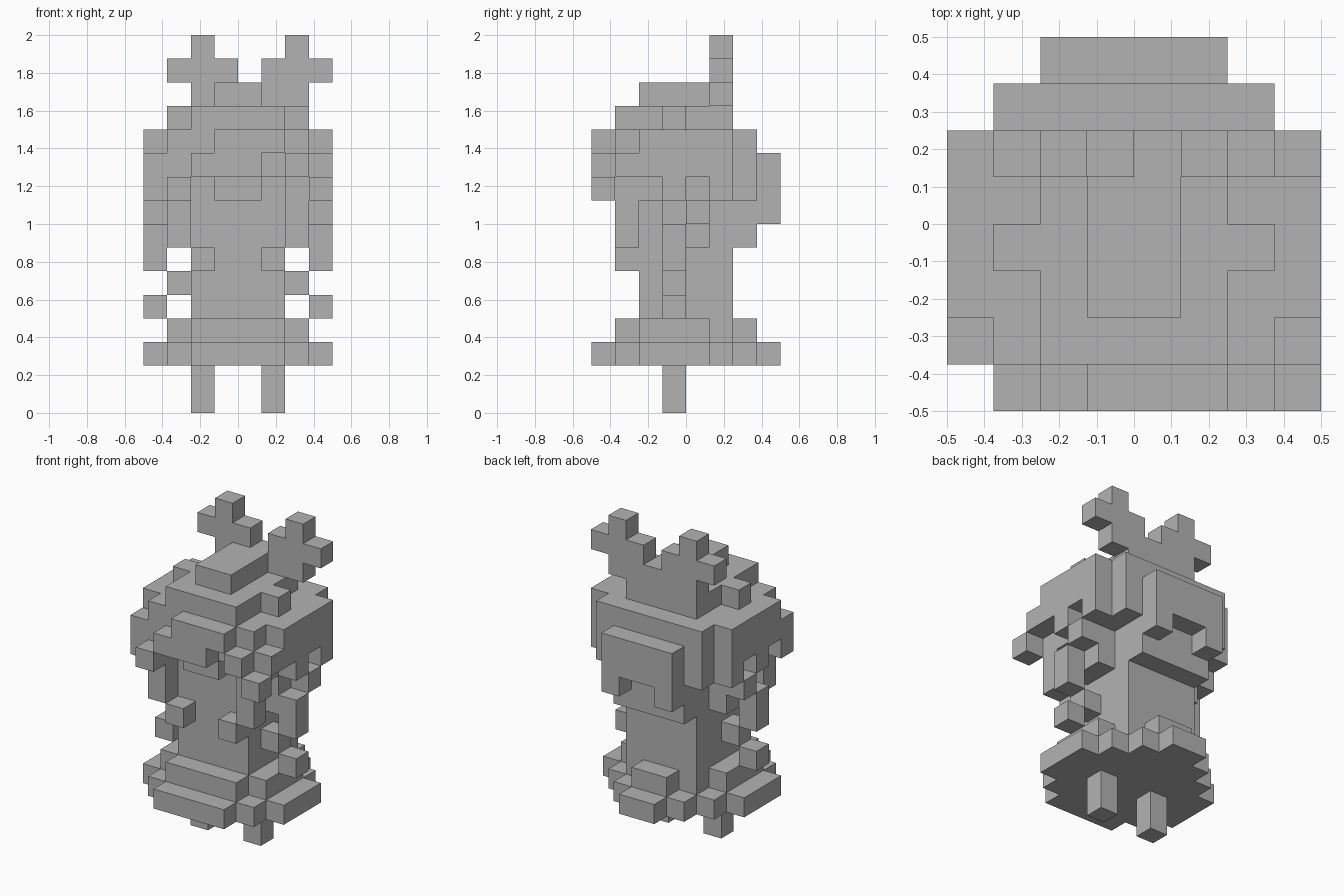
import bpy
import bmesh
from math import radians
from mathutils import Vector

CELL = 0.125     # edge of one block
HALF = 4         # half of the grid width, in blocks

default_cube = bpy.data.objects.get("Cube")
if default_cube:
    bpy.data.objects.remove(default_cube, do_unlink=True)

grey = bpy.data.materials.new("plain_grey")
grey.use_nodes = True
tone = (0.45, 0.45, 0.45, 1)
grey.diffuse_color = tone
grey.node_tree.nodes["Principled BSDF"].inputs["Base Color"].default_value = tone


def block(x, y, z):
    """Cells of one block; each axis is a single index or a (first, last) pair."""
    spans = []
    for axis in (x, y, z):
        first, last = axis if isinstance(axis, tuple) else (axis, axis)
        spans.append(range(first, last + 1))
    return {(i, j, k) for i in spans[0] for j in spans[1] for k in spans[2]}


def mirrored(cells):
    """Cells together with their mirror image across the middle."""
    return cells | {(2 * HALF - 1 - i, j, k) for i, j, k in cells}


def build_part(name, *blocks):
    """Join the blocks into one shell that has only its outer faces."""
    cells = set().union(*blocks)
    bm = bmesh.new()
    corners = {}

    def corner(point):
        key = tuple(round(c) for c in point)
        if key not in corners:
            corners[key] = bm.verts.new(
                ((key[0] - HALF) * CELL, (key[1] - HALF) * CELL, key[2] * CELL))
        return corners[key]

    axes = [Vector((1, 0, 0)), Vector((0, 1, 0)), Vector((0, 0, 1))]
    for cell in cells:
        for a in range(3):
            u, v = axes[(a + 1) % 3], axes[(a + 2) % 3]
            for side in (0, 1):
                step = axes[a] * (1 if side else -1)
                neighbour = tuple(round(c) for c in Vector(cell) + step)
                if neighbour in cells:
                    continue
                start = Vector(cell) + axes[a] * side
                ring = [start, start + u, start + u + v, start + v]
                if not side:
                    ring.reverse()
                bm.faces.new([corner(p) for p in ring])

    # Merge the flat runs of squares into large faces
    bmesh.ops.dissolve_limit(bm, angle_limit=radians(1),
                             verts=bm.verts[:], edges=bm.edges[:])
    mesh = bpy.data.meshes.new(name)
    bm.to_mesh(mesh)
    bm.free()
    mesh.materials.append(grey)
    part = bpy.data.objects.new(name, mesh)
    bpy.context.collection.objects.link(part)
    return part


# Feet and the stepped skirt
build_part("feet", mirrored(block(2, 3, (0, 1))))
build_part("skirt_hem",
           block((2, 5), (0, 6), 2),
           block((1, 6), (1, 5), 2),
           block((0, 7), (2, 4), 2),
           block((3, 4), 7, 2))
build_part("skirt_tier",
           block((2, 5), (1, 5), 3),
           block((1, 6), (2, 4), 3),
           block((3, 4), 6, 3))

# Body, arms and hands
build_part("body", block((2, 5), (2, 5), (4, 8)))
build_part("arms", mirrored(
    block(1, (3, 4), (7, 8))
    | block(0, 3, (6, 7))
    | block(1, 3, 5)
    | block(0, 3, 4)))
build_part("hands", mirrored(block(2, 1, 6)))

# Head with the brow, nose and crown
build_part("head",
           block((1, 6), (2, 5), (9, 11)),
           block((1, 6), 1, 11),
           block((0, 7), 1, 10),
           block((3, 4), 1, 9))
build_part("crown",
           block((2, 5), (1, 5), 12),
           block((1, 6), 3, 12),
           block((3, 4), (2, 4), 13))

# Uneven fringe and the locks beside the face
build_part("fringe",
           block((3, 5), 0, 11),
           block((2, 4), 0, 10),
           block(6, 0, 10),
           block(1, 0, 9),
           block(7, 0, 9),
           block(0, 1, 9))
build_part("front_locks", mirrored(block(1, 1, (7, 9))))

# Ragged hair on both sides
build_part("side_hair", mirrored(
    block(0, (2, 5), (10, 11))
    | block(0, 3, 9)
    | block(0, 5, 9)
    | block(0, 4, 8)))

# Layered hair at the back
build_part("back_hair",
           block((1, 6), 6, (9, 11)),
           block((2, 5), 6, (7, 8)),
           block((2, 5), 7, (9, 10)),
           mirrored(block(2, 7, 8)))

# Antlers on a shared band
build_part("antlers",
           block((2, 6), 5, 13),
           block((1, 3), 5, 14),
           block((5, 7), 5, 14),
           block(2, 5, 15),
           block(6, 5, 15))
